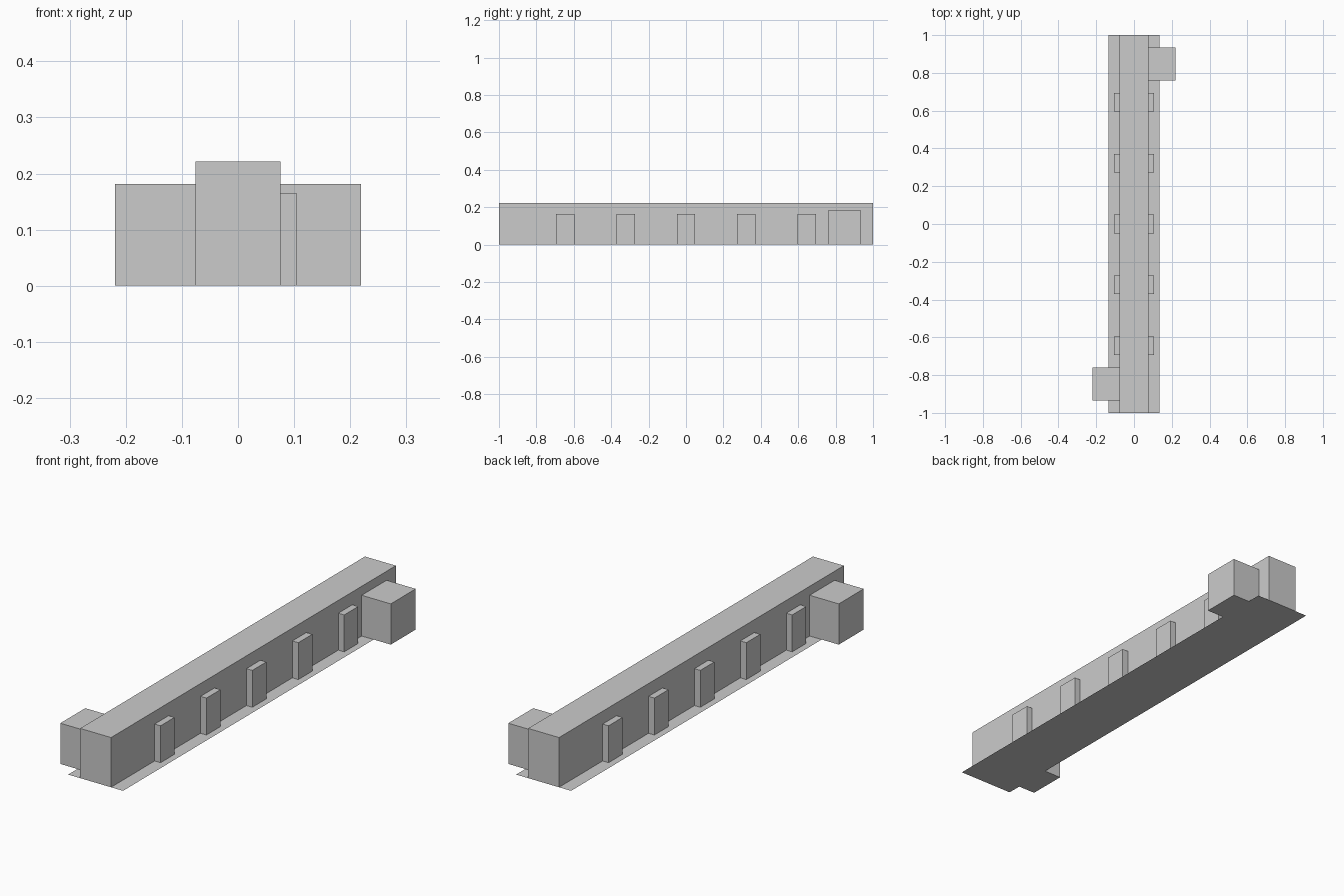
import bpy, bmesh

if "Cube" in bpy.data.objects:
    bpy.data.objects.remove(bpy.data.objects["Cube"])

BODY, PLATE, TOWER = 0.076, 0.135, 0.219      # half widths in x
TY0, TY1 = 0.76, 0.935                        # end block span in y


def make_object(name, bm):
    mesh = bpy.data.meshes.new(name)
    bm.to_mesh(mesh)
    bm.free()
    obj = bpy.data.objects.new(name, mesh)
    bpy.context.collection.objects.link(obj)
    return obj


def box(name, x0, x1, y0, y1, height, against_wall=0):
    """Box standing on the base; hidden bottom and wall-side faces are left out."""
    bm = bmesh.new()
    bmesh.ops.create_cube(bm, size=1)
    bm.normal_update()
    hidden = [f for f in bm.faces
              if f.normal.z < -0.5 or f.normal.x * against_wall > 0.5]
    bmesh.ops.delete(bm, geom=hidden, context='FACES')
    for v in bm.verts:
        v.co = (x0 if v.co.x < 0 else x1,
                y0 if v.co.y < 0 else y1,
                0 if v.co.z < 0 else height)
    return make_object(name, bm)


# Long main wall
box("wall", -BODY, BODY, -1, 1, 0.221)

# Diagonally opposed end blocks
box("end_block_right", BODY, TOWER, TY0, TY1, 0.181, -1)
box("end_block_left", -TOWER, -BODY, -TY1, -TY0, 0.181, 1)

# Five buttresses on each side
for i in range(-2, 3):
    y = i * 0.3225
    box(f"buttress_right_{i + 3}", BODY, 0.105, y - 0.049, y + 0.049, 0.164, -1)
    box(f"buttress_left_{i + 3}", -0.105, -BODY, y - 0.049, y + 0.049, 0.164, 1)

# Flat base sheet, widened under the end blocks
half = [(PLATE, -1), (PLATE, TY0), (TOWER, TY0), (TOWER, TY1), (PLATE, TY1), (PLATE, 1)]
outline = half + [(-x, -y) for x, y in half]
bm = bmesh.new()
face = bm.faces.new([bm.verts.new((x, y, 0)) for x, y in outline])
face.normal_update()
if face.normal.z > 0:
    face.normal_flip()
make_object("base", bm)
